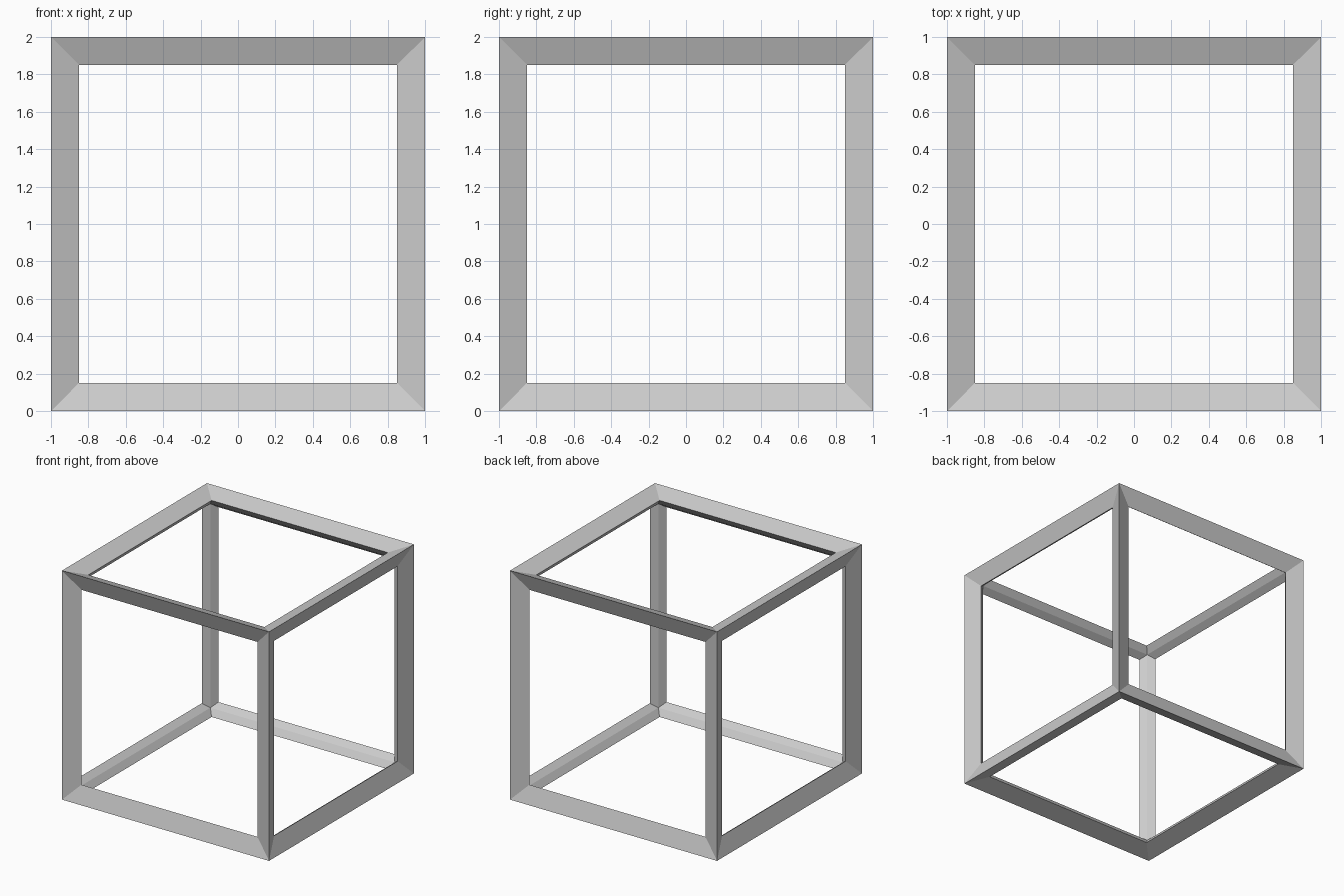
import bpy, bmesh
from itertools import product
from mathutils import Vector

if "Cube" in bpy.data.objects:
    bpy.data.objects.remove(bpy.data.objects["Cube"])

# Distances inwards from the outer corner of the cube
RIM_WIDTH = 0.149   # visible width of the frame on each face
RIM_DEPTH = 0.0546  # how far the inner rim sinks below the outer edge
INNER = 0.1092      # inner corner of each bar

bm = bmesh.new()
verts = {}


def corner_vert(signs, kind):
    """kind: 'outer', 'inner' or a face axis 0..2 for the rim point of that face."""
    key = (signs, kind)
    if key not in verts:
        if kind == 'outer':
            size = [1, 1, 1]
        elif kind == 'inner':
            size = [1 - INNER] * 3
        else:
            size = [1 - RIM_WIDTH] * 3
            size[kind] = 1 - RIM_DEPTH
        co = Vector([s * v for s, v in zip(signs, size)])
        verts[key] = bm.verts.new(co + Vector((0, 0, 1)))
    return verts[key]


# Twelve mitred bars with a kite-shaped section
for axis in range(3):
    a, b = [i for i in range(3) if i != axis]
    section = ('outer', a, 'inner', b)
    for sa, sb in product((-1, 1), repeat=2):
        ends = []
        for s in (-1, 1):
            signs = [0, 0, 0]
            signs[axis], signs[a], signs[b] = s, sa, sb
            ends.append([corner_vert(tuple(signs), k) for k in section])
        for i in range(4):
            j = (i + 1) % 4
            bm.faces.new((ends[0][i], ends[0][j], ends[1][j], ends[1][i]))

bmesh.ops.recalc_face_normals(bm, faces=bm.faces)
mesh = bpy.data.meshes.new("cube_frame")
bm.to_mesh(mesh)
bm.free()
frame = bpy.data.objects.new("cube_frame", mesh)
bpy.context.collection.objects.link(frame)
